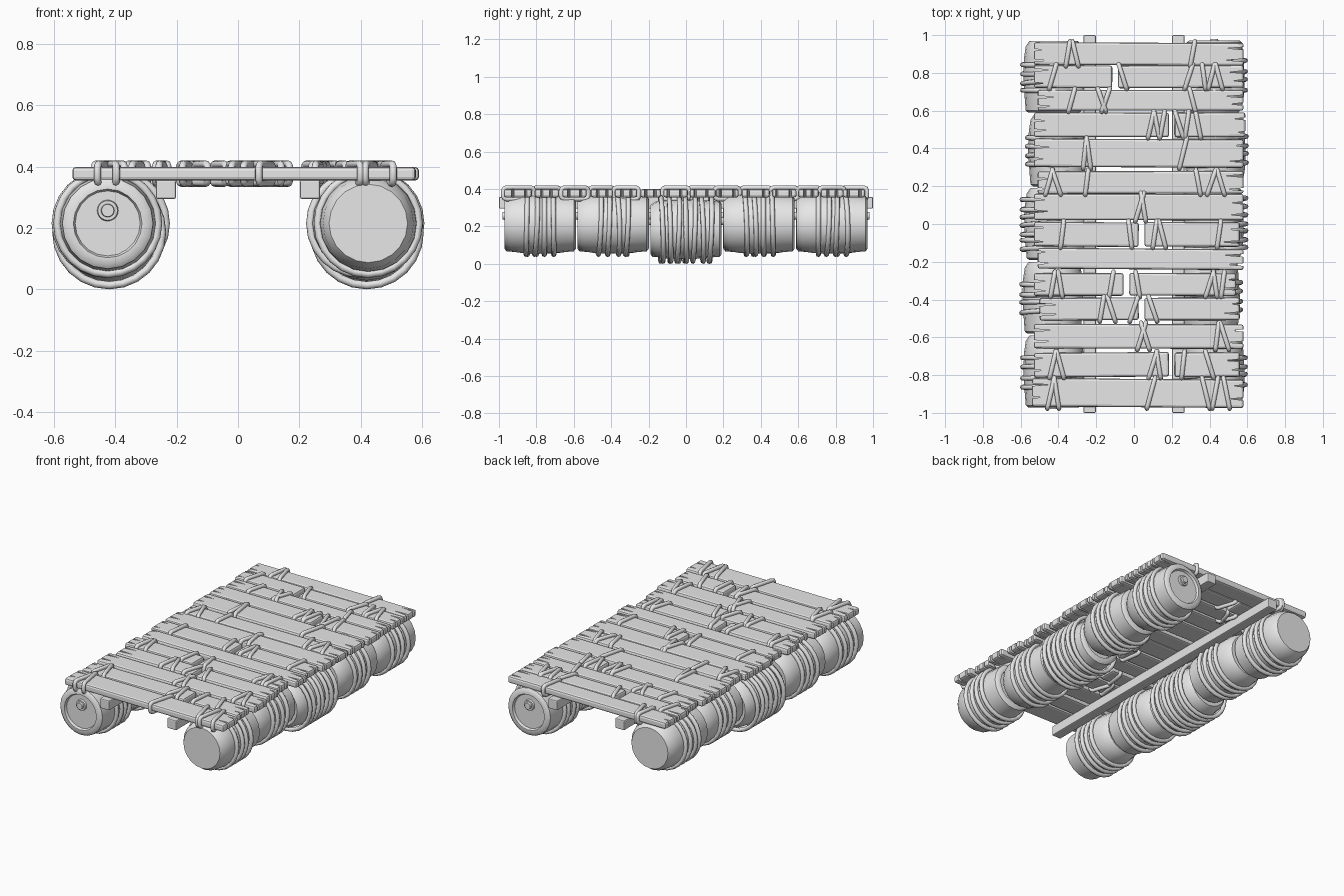
import bpy, bmesh, math, random
from mathutils import Matrix, Vector

random.seed(4)
if "Cube" in bpy.data.objects:
    bpy.data.objects.remove(bpy.data.objects["Cube"])

grey = bpy.data.materials.new("plain_grey")
grey.use_nodes = True
COLOUR = (0.8, 0.8, 0.8, 1)
grey.diffuse_color = COLOUR
grey.node_tree.nodes["Principled BSDF"].inputs["Base Color"].default_value = COLOUR


def add_mesh(name, bm):
    bmesh.ops.recalc_face_normals(bm, faces=bm.faces[:])
    mesh = bpy.data.meshes.new(name)
    bm.to_mesh(mesh)
    bm.free()
    mesh.materials.append(grey)
    ob = bpy.data.objects.new(name, mesh)
    bpy.context.collection.objects.link(ob)
    return ob


def smooth(ob, degrees=40):
    ob.data.shade_smooth()
    ob.data.set_sharp_from_angle(angle=math.radians(degrees))


def bake(ob):
    """Replace the object's mesh with its evaluated result."""
    graph = bpy.context.evaluated_depsgraph_get()
    mesh = bpy.data.meshes.new_from_object(ob.evaluated_get(graph))
    ob.modifiers.clear()
    ob.data = mesh


def box(name, size, location, turn=0.0, bevel=0.01):
    bm = bmesh.new()
    bmesh.ops.create_cube(bm, size=1, matrix=Matrix.Diagonal((*size, 1)))
    bmesh.ops.bevel(bm, geom=bm.edges[:], offset=bevel, segments=2,
                    profile=0.5, affect='EDGES')
    ob = add_mesh(name, bm)
    ob.location = location
    ob.rotation_euler.z = turn
    return ob


def rope_object(name, loops, radius):
    """Closed round ropes, one spline for each loop of points."""
    curve = bpy.data.curves.new(name, 'CURVE')
    curve.dimensions = '3D'
    curve.bevel_depth = radius
    curve.bevel_resolution = 2
    for loop in loops:
        spline = curve.splines.new('POLY')
        spline.points.add(len(loop) - 1)
        for point, co in zip(spline.points, loop):
            point.co = (*co, 1)
        spline.use_cyclic_u = True
        spline.use_smooth = True
    temp = bpy.data.objects.new(name + "_path", curve)
    bpy.context.collection.objects.link(temp)
    graph = bpy.context.evaluated_depsgraph_get()
    mesh = bpy.data.meshes.new_from_object(temp.evaluated_get(graph))
    bpy.data.objects.remove(temp)
    mesh.materials.clear()
    mesh.materials.append(grey)
    ob = bpy.data.objects.new(name, mesh)
    bpy.context.collection.objects.link(ob)
    smooth(ob, 60)


# Deck planks
PLANK_Z, PLANK_H = 0.377, 0.044


def split_ends(plank, length, width, ends):
    """Cut thin weathered splits into the chosen ends of a plank."""
    bm = bmesh.new()
    for end in ends:
        for side in (-0.24, 0.22):
            y = width * (side + random.uniform(-0.08, 0.08))
            tip = end * (length / 2 - random.uniform(0.04, 0.1))
            base = end * (length / 2 + 0.02)
            rings = [[bm.verts.new(p) for p in
                      ((tip, y, z), (base, y - 0.009, z), (base, y + 0.009, z))]
                     for z in (-0.1, 0.1)]
            bm.faces.new(rings[0])
            bm.faces.new(rings[1])
            for i in range(3):
                j = (i + 1) % 3
                bm.faces.new((rings[0][i], rings[0][j], rings[1][j], rings[1][i]))
    cutter = add_mesh("split_cutter", bm)
    cutter.hide_render = True
    cutter.location, cutter.rotation_euler = plank.location, plank.rotation_euler
    mod = plank.modifiers.new("splits", 'BOOLEAN')
    mod.operation, mod.solver, mod.object = 'DIFFERENCE', 'EXACT', cutter
    bake(plank)
    bpy.data.objects.remove(cutter)


# back edge, front edge, left end, right end, joint (or None), rope positions in hundredths
ROWS = [
    (96, 84, -53, 58, None, (-35, -31, 31)),
    (84, 72, -53, 58, -10, (-43, -6, 29, 37, 41, 45)),
    (71, 60, -51, 58, None, (-33, -17, -15, 31)),
    (59, 46, -53, 59, 20, (9, 12, 15, 24, 28, 34)),
    (45, 30, -53, 58, None, (-26, -24, 26)),
    (28, 16, -51, 58, None, (-45, -41, -25, 34, 41, 46)),
    (16, 2, -53, 58, None, (3, 5)),
    (1, -12, -53, 56, 4, (-38, -2, 11, 15, 45)),
    (-13, -24, -51, 58, None, ()),
    (-26, -38, -53, 54, -4, (-43, -39, -12, 2, 40, 43, 47)),
    (-39, -51, -50, 56, 4, (-17, -12, 0, 10)),
    (-53, -66, -53, 58, None, (4, 6, 44, 48)),
    (-68, -81, -53, 56, 20, (-43, -39, 10, 13, 26, 40)),
    (-82, -97, -54, 58, None, (-44, -41, 9, 38, 43, 49)),
]


def plank_loop(x, y, half, lean):
    """Rounded rope loop around a plank, leaning sideways along its width."""
    points = []
    round_r = 0.018
    for k, (sy, sz) in enumerate(((1, 1), (-1, 1), (-1, -1), (1, -1))):
        for step in range(3):
            a = math.pi / 2 * (k + step / 2)
            dy = sy * (half - round_r) + round_r * math.cos(a)
            dz = sz * (0.031 - round_r) + round_r * math.sin(a)
            points.append((x + lean * dy / half, y + dy, PLANK_Z + dz))
    return points


loops = []
for row, (back, front, left, right, joint, ropes) in enumerate(ROWS):
    y, width = (back + front) / 200, (back - front) / 100
    pieces = [(left, right, (-1, 1))]
    if joint is not None:
        pieces = [(left, joint - 1.5, (-1,)), (joint + 1.5, right, (1,))]
    for n, (x0, x1, ends) in enumerate(pieces):
        length = (x1 - x0) / 100
        plank = box(f"plank_{row + 1}_{n + 1}", (length, width, PLANK_H),
                    ((x0 + x1) / 200, y, PLANK_Z),
                    random.uniform(-0.008, 0.008), 0.012)
        split_ends(plank, length, width, ends)
    for n, x in enumerate(ropes):
        lean = random.uniform(0.008, 0.024) * (-1 if n % 2 else 1)
        loops.append(plank_loop(x / 100, y, width / 2 + 0.008, lean))
rope_object("plank_ropes", loops, 0.012)

# Long beams under the deck
for side, name in ((-1, "right_beam"), (1, "left_beam")):
    box(name, (0.065, 2.0, 0.062), (side * 0.235, 0, 0.326), 0, 0.006)

# Barrels: radius and distance along the axis, from recessed lid to rounded base
PROFILE = [(0, -.176), (.106, -.176), (.112, -.191), (.134, -.191), (.148, -.18),
           (.153, -.12), (.161, 0), (.157, .1), (.148, .16), (.128, .19), (0, .19)]
SIDES = 20


def lathe(bm, profile, offset=Vector()):
    verts = [bm.verts.new(Vector((r, y, 0)) + offset) for r, y in profile]
    edges = [bm.edges.new(pair) for pair in zip(verts, verts[1:])]
    bmesh.ops.spin(bm, geom=verts + edges, cent=offset, axis=(0, 1, 0),
                   angle=math.tau, steps=SIDES, use_duplicate=False)
    bmesh.ops.remove_doubles(bm, verts=bm.verts[:], dist=0.0005)


def barrel(name, x, y, z, turn):
    bm = bmesh.new()
    lathe(bm, PROFILE)
    # Bung on the lid
    lathe(bm, [(0, -.2), (.02, -.2), (.022, -.188), (.032, -.188), (.036, -.17)],
          Vector((0, 0, 0.042)))
    ob = add_mesh(name, bm)
    ob.location = (x, y, z)
    ob.rotation_euler.z = turn
    smooth(ob)


def hoop(x, y, z, radius, tilt):
    turns = [math.tau * i / 24 for i in range(24)]
    return [(x + radius * math.cos(a), y + tilt * math.sin(a + tilt * 90),
             z + radius * math.sin(a)) for a in turns]


OUT = (0.425, 0.43, 0.42, 0.4, 0.425)
for side, label in ((-1, "right"), (1, "left")):
    hoops = []
    for i in range(5):
        middle = i == 2
        x = side * OUT[i if side < 0 else 4 - i]
        y = (i - 2) * 0.39
        z = 0.186 if middle else 0.215
        barrel(f"{label}_barrel_{i + 1}", x, y, z, 0 if side < 0 else math.pi)
        count, gap = (7, 0.043) if middle else (4, 0.048)
        for k in range(count):
            tilt = random.uniform(-0.014, 0.014)
            hoops.append(hoop(x, y + (k - (count - 1) / 2) * gap, z,
                              0.173 if middle else 0.165, tilt))
    rope_object(f"{label}_barrel_ropes", hoops, 0.013)
